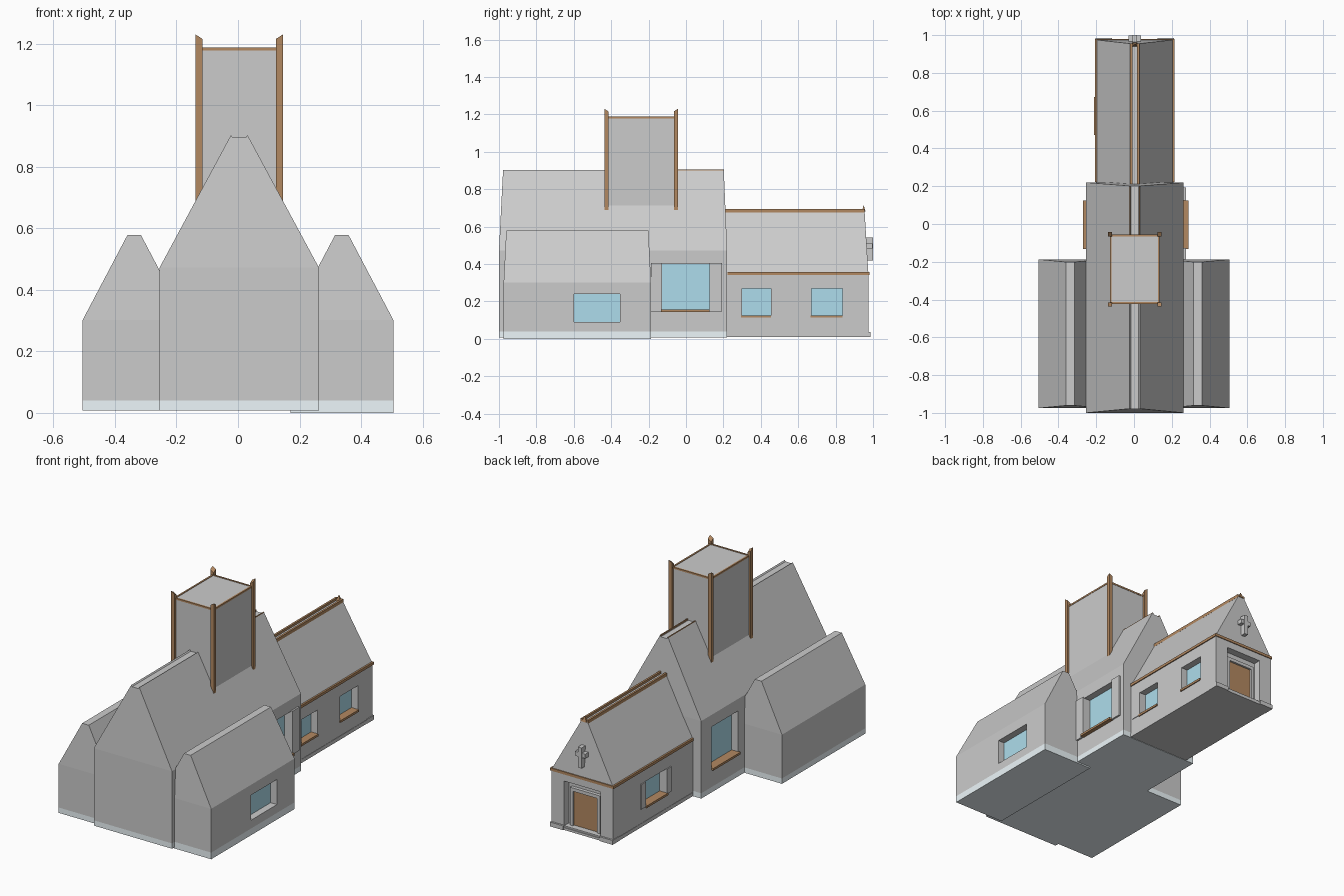
import bpy, bmesh

if "Cube" in bpy.data.objects:
    bpy.data.objects.remove(bpy.data.objects["Cube"])

CX = 0.004  # the nave, tower and rear wing share this centre line


def material(name, rgb):
    m = bpy.data.materials.new(name)
    m.diffuse_color = (*rgb, 1)
    m.use_nodes = True
    m.node_tree.nodes["Principled BSDF"].inputs["Base Color"].default_value = m.diffuse_color
    return m


WOOD = material("wood", (0.45, 0.25, 0.12))
GLASS = material("glass", (0.42, 0.72, 0.84))
BASE = material("pale_base", (0.85, 0.93, 0.96))


def mesh_object(name, verts, faces, mat=None):
    me = bpy.data.meshes.new(name)
    bm = bmesh.new()
    vs = [bm.verts.new(v) for v in verts]
    for f in faces:
        bm.faces.new([vs[i] for i in f])
    bmesh.ops.recalc_face_normals(bm, faces=bm.faces)
    bm.to_mesh(me)
    bm.free()
    ob = bpy.data.objects.new(name, me)
    bpy.context.scene.collection.objects.link(ob)
    if mat:
        me.materials.append(mat)
    return ob


def box(name, x, y, z, mat=None):
    x, y, z = sorted(x), sorted(y), sorted(z)
    verts = [(a, b, c) for c in z for b in y for a in x]
    faces = [(0, 2, 3, 1), (4, 5, 7, 6), (0, 1, 5, 4),
             (2, 6, 7, 3), (0, 4, 6, 2), (1, 3, 7, 5)]
    return mesh_object(name, verts, faces, mat)


def house(name, cx, hw, ridge, y0, y1, z0, z_wall, z_top, lean0, lean1, lip=0.0):
    """Gabled block with a flat-topped ridge whose gables lean inward."""
    prof = [(-hw, z0), (-hw, z_wall), (-ridge, z_top)]
    if lip:
        prof += [(-ridge + 0.006, z_top - lip), (ridge - 0.006, z_top - lip)]
    prof += [(ridge, z_top), (hw, z_wall), (hw, z0)]
    n = len(prof)
    verts = []
    for y, lean in ((y0, lean0), (y1, -lean1)):
        for px, pz in prof:
            t = max(0, (pz - z_wall) / (z_top - z_wall))
            verts.append((cx + px, y + lean * t, pz))
    faces = [(i, (i + 1) % n, n + (i + 1) % n, n + i) for i in range(n)]
    for k in (0, n):
        faces.append((k, k + 1, k + n - 2, k + n - 1))
        faces.append(tuple(range(k + 1, k + n - 1)))
    return mesh_object(name, verts, faces)


def cut(target, x, y, z):
    """Cut a box-shaped recess and bake the result."""
    c = box("cutter", x, y, z)
    c.hide_render = True
    mod = target.modifiers.new("recess", 'BOOLEAN')
    mod.operation, mod.solver, mod.object = 'DIFFERENCE', 'EXACT', c
    bpy.context.view_layer.update()
    ev = target.evaluated_get(bpy.context.evaluated_depsgraph_get())
    me = bpy.data.meshes.new_from_object(ev)
    target.modifiers.clear()
    target.data = me
    bpy.data.objects.remove(c)


def window(name, wall, xw, y, z, sill=0.0, depth=0.045):
    """Recessed pane on a side wall at x = xw, with an optional wooden sill."""
    s = 1 if xw > 0 else -1
    xi = xw - s * depth
    cut(wall, (xi, xw + s * 0.05), y, z)
    box(name + "_glass", (xi - s * 0.002, xi + s * 0.003), y, z, GLASS)
    if sill:
        box(name + "_sill", (xi, xw + s * sill), (y[0] - 0.005, y[1]),
            (z[0] - 0.007, z[0] + 0.006), WOOD)


# Nave
nave = house("nave", CX, 0.259, 0.027, -1.0, 0.22, 0.04, 0.472, 0.903, 0.022, 0.018, 0.008)
box("nave_base", (CX - 0.259, CX + 0.259), (-1.0, 0.22), (0.008, 0.04), BASE)
window("nave_right_window", nave, CX + 0.259, (-0.128, 0.125), (0.15, 0.4), 0.025)
window("nave_left_window", nave, CX - 0.259, (-0.128, 0.125), (0.15, 0.4), 0.014)
for i, y in enumerate([(-0.188, -0.128), (0.125, 0.192)]):
    box(f"nave_window_pilaster_{i}", (0.24, 0.274), y, (0.145, 0.405))
for s in (-1, 1):
    x = CX + s * 0.025
    box("nave_ridge_trim", (x - 0.003, x + 0.003), (-0.06, 0.202), (0.893, 0.905), WOOD)

# Side aisles
for s, side, zb in ((-1, "left", 0.008), (1, "right", 0.0)):
    c = s * 0.3375
    aisle = house(side + "_aisle", c, 0.1675, 0.022, -0.975, -0.187, 0.04, 0.302, 0.578, 0.014, 0.014)
    box(side + "_aisle_base", (c - 0.1675, c + 0.1675), (-0.975, -0.187), (zb, 0.04), BASE)
    if s > 0:
        window("aisle_window", aisle, 0.505, (-0.6, -0.352), (0.09, 0.24))

# Rear wing with doorway
wing = house("rear_wing", CX, 0.204, 0.022, 0.2, 0.975, 0.03, 0.35, 0.68, 0.0, 0.02)
box("rear_plinth", (CX - 0.206, CX + 0.206), (0.2, 0.975), (0.01, 0.032))
window("rear_window_a", wing, CX + 0.204, (0.3, 0.455), (0.12, 0.268), 0.006)
window("rear_window_b", wing, CX + 0.204, (0.67, 0.837), (0.12, 0.268), 0.006)
window("rear_window_c", wing, CX - 0.204, (0.475, 0.672), (0.12, 0.268), 0.012)
box("right_shutter", (0.2, 0.212), (0.237, 0.3), (0.12, 0.268))
for y in ((0.43, 0.475), (0.672, 0.717)):
    box("left_shutter", (-0.195, -0.206), y, (0.12, 0.268))
cut(wing, (CX - 0.12, CX + 0.12), (0.93, 1.1), (0.033, 0.3))
for sx in (-1, 1):
    box("door_frame_post", (CX + sx * 0.08, CX + sx * 0.1), (0.925, 0.95), (0.032, 0.26))
    box("porch_plinth", (CX + sx * 0.12, CX + sx * 0.208), (0.92, 0.986), (0.01, 0.036))
    x = CX + sx * 0.204
    box("eave_trim", (x - 0.006, x + 0.006), (0.222, 0.979), (0.342, 0.358), WOOD)
    x = CX + sx * 0.019
    box("rear_ridge_trim", (x - 0.006, x + 0.006), (0.2, 0.955), (0.675, 0.694), WOOD)
box("door_lintel", (CX - 0.1, CX + 0.1), (0.925, 0.95), (0.24, 0.26))
box("door_step", (CX - 0.12, CX + 0.12), (0.92, 0.98), (0.01, 0.024))
box("door", (CX - 0.08, CX + 0.08), (0.925, 0.938), (0.032, 0.24), WOOD)
box("gable_trim", (CX - 0.21, CX + 0.21), (0.965, 0.98), (0.342, 0.358), WOOD)
# Pointed ridge tip
mesh_object("ridge_finial",
            [(CX - 0.015, 0.94, 0.68), (CX + 0.015, 0.94, 0.68), (CX + 0.015, 0.96, 0.68),
             (CX - 0.015, 0.96, 0.68), (CX, 0.95, 0.715)],
            [(3, 2, 1, 0), (0, 1, 4), (1, 2, 4), (2, 3, 4), (3, 0, 4)], WOOD)

# Gable cross
box("cross_upright", (CX - 0.012, CX + 0.012), (0.955, 1.0), (0.42, 0.543))
box("cross_arm", (CX - 0.034, CX + 0.034), (0.955, 0.997), (0.484, 0.51))

# Tower with wooden corner posts and top edging
TY = -0.24
box("tower", (CX - 0.13, CX + 0.13), (TY - 0.182, TY + 0.182), (0.6, 1.185))
for sx in (-1, 1):
    for sy in (-1, 1):
        px, py = CX + sx * 0.131, TY + sy * 0.186
        post = box("tower_post", (px - 0.011, px + 0.011), (py - 0.011, py + 0.011),
                   (0.69, 1.23), WOOD)
        for v in post.data.vertices:  # slope the tip inward
            if v.co.z > 1 and (v.co.x - px) * sx < 0:
                v.co.z -= 0.014
            if v.co.z > 1 and (v.co.y - py) * sy < 0:
                v.co.z -= 0.014
    x = CX + sx * 0.127
    box("tower_edge_side", (x - 0.005, x + 0.005), (TY - 0.182, TY + 0.182), (1.178, 1.188), WOOD)
    y = TY + sx * 0.179
    box("tower_edge_end", (CX - 0.13, CX + 0.13), (y - 0.005, y + 0.005), (1.178, 1.188), WOOD)
